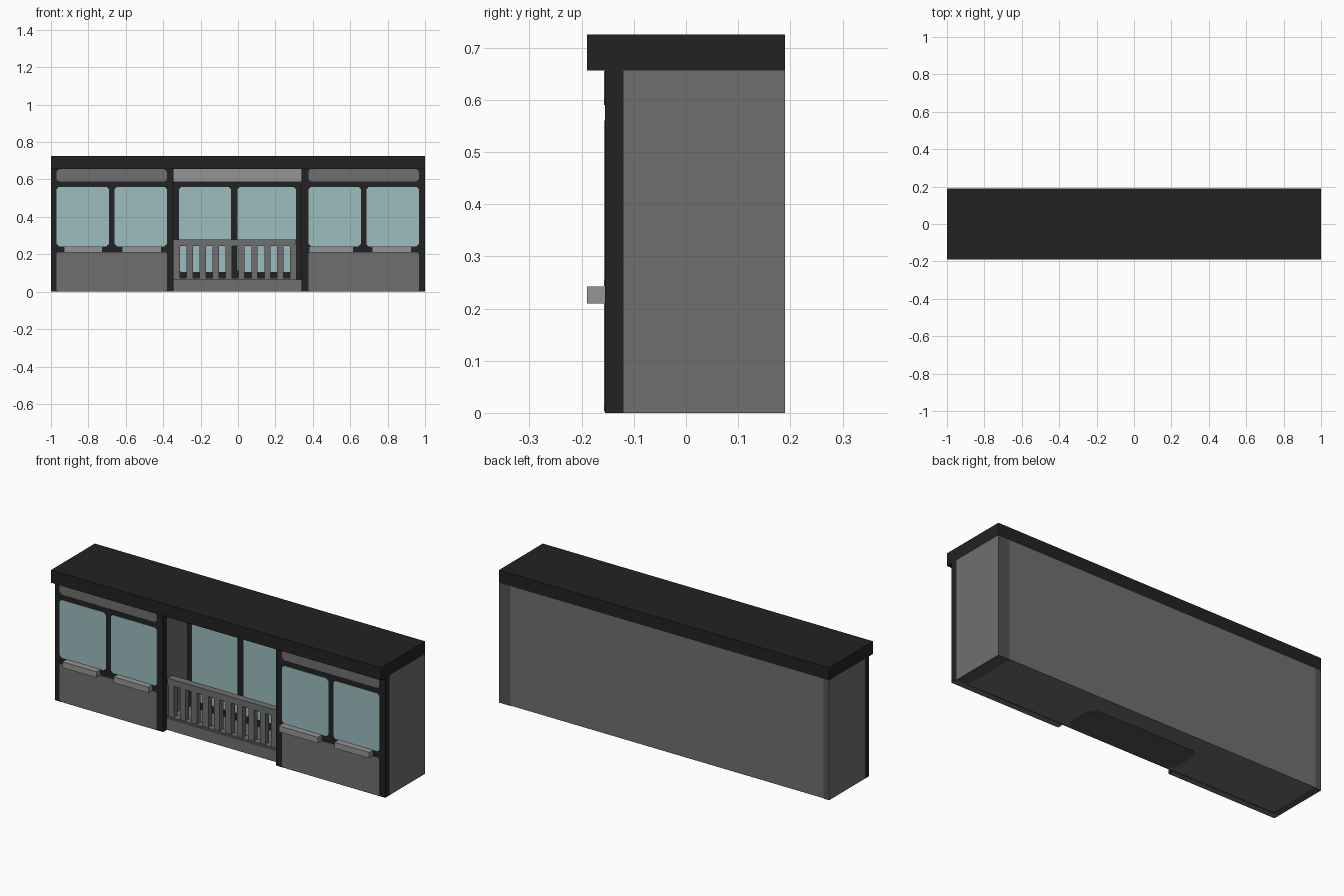
import bpy
import bmesh
from mathutils import Vector

cube = bpy.data.objects.get("Cube")
if cube:
    bpy.data.objects.remove(cube, do_unlink=True)


def material(name, rgb):
    m = bpy.data.materials.new(name)
    m.use_nodes = True
    m.diffuse_color = (*rgb, 1)
    m.node_tree.nodes["Principled BSDF"].inputs["Base Color"].default_value = (*rgb, 1)
    return m


BLACK = material("black paint", (0.016, 0.016, 0.016))
GREY = material("wall grey", (0.16, 0.16, 0.16))
DARK = material("dark grey", (0.085, 0.085, 0.085))
LIGHT = material("light grey", (0.30, 0.30, 0.30))
GLASS = material("window glass", (0.335, 0.515, 0.515))


def finish(name, bm, mats, rule=None):
    bm.normal_update()
    bmesh.ops.recalc_face_normals(bm, faces=bm.faces[:])
    if rule:
        for f in bm.faces:
            f.material_index = rule(f)
    me = bpy.data.meshes.new(name)
    bm.to_mesh(me)
    bm.free()
    for m in mats:
        me.materials.append(m)
    ob = bpy.data.objects.new(name, me)
    bpy.context.collection.objects.link(ob)
    return ob


def box(name, x, y, z, *mats, rule=None):
    """Box from (min, max) pairs."""
    bm = bmesh.new()
    bmesh.ops.create_cube(bm, size=1)
    for v in bm.verts:
        v.co = Vector([(a + b) / 2 + c * (b - a) for c, (a, b) in zip(v.co, (x, y, z))])
    return finish(name, bm, mats, rule)


def plate(name, u, v, cut, w, mat, flat=False):
    """Thin plate with clipped corners, upright (u=x, v=z, w=y) or flat (u=x, v=y, w=z)."""
    (a, b), (c, d) = u, v
    pts = [(a + cut, c), (b - cut, c), (b, c + cut), (b, d - cut),
           (b - cut, d), (a + cut, d), (a, d - cut), (a, c + cut)]
    bm = bmesh.new()
    place = (lambda p, q: (p[0], p[1], q)) if flat else (lambda p, q: (p[0], q, p[1]))
    face = bm.faces.new([bm.verts.new(place(p, w[0])) for p in pts])
    new = bmesh.ops.extrude_face_region(bm, geom=[face])["geom"]
    step = Vector((0, 0, w[1] - w[0]) if flat else (0, w[1] - w[0], 0))
    bmesh.ops.translate(bm, vec=step, verts=[e for e in new if isinstance(e, bmesh.types.BMVert)])
    return finish(name, bm, [mat])


def under(f):
    return 1 if f.normal.z < -0.5 else 0


def not_side(f):
    return 0 if abs(f.normal.x) > 0.5 else 1


FRONT, JAMB, RECESS, BACK = -0.155, -0.12, 0.06, 0.19
LOW, TOP = 0.002, 0.656
IN_L, IN_R = -0.345, 0.34          # side walls of the porch recess

# Roof slab
box("roof", (-1, 1), (-BACK, BACK), (TOP, 0.725), BLACK)

# Rooms behind the front, with darker strips at the rear corners
box("room_right", (-0.965, IN_L), (JAMB, BACK), (LOW, TOP), GREY)
box("room_left", (IN_R, 0.93), (JAMB, BACK), (LOW, TOP), GREY)
box("room_centre", (IN_L, IN_R), (RECESS, BACK), (LOW, TOP), GREY)
box("end_wall_right", (-1, -0.965), (JAMB, BACK), (0, TOP), GREY, DARK, rule=not_side)
box("end_wall_left", (0.93, 1), (JAMB, BACK), (0, TOP), GREY, DARK, rule=not_side)

# Two front bays: black frame with panels, windows and sills
bays = {
    "right": ((-1, IN_L), (-0.97, -0.38), [(-0.97, -0.69), (-0.66, -0.38)],
              [(-0.93, -0.725), (-0.62, -0.41)]),
    "left": ((IN_R, 1), (0.377, 0.967), [(0.377, 0.657), (0.687, 0.967)],
             [(0.38, 0.617), (0.717, 0.927)]),
}
for side, (frame, panel, windows, sills) in bays.items():
    skin = (FRONT - 0.002, FRONT + 0.002)
    box(f"bay_frame_{side}", frame, (FRONT, JAMB), (0, TOP), BLACK, GREY, rule=under)
    plate(f"lower_panel_{side}", panel, (0.003, 0.21), 0.008, skin, GREY)
    plate(f"header_panel_{side}", panel, (0.59, 0.655), 0.012, skin, GREY)
    for i, w in enumerate(windows):
        plate(f"window_{side}_{i + 1}", w, (0.243, 0.56), 0.012, skin, GLASS)
    for i, s in enumerate(sills):
        box(f"sill_{side}_{i + 1}", s, (-BACK, FRONT), (0.21, 0.242), LIGHT)

# Recessed porch wall
box("porch_frame", (IN_L, IN_R), (RECESS - 0.006, RECESS), (0.06, TOP), BLACK)
porch_skin = (RECESS - 0.009, RECESS - 0.005)
plate("porch_header", (IN_L, IN_R), (0.59, 0.655), 0.002, porch_skin, LIGHT)
plate("porch_window_right", (-0.315, -0.038), (0.105, 0.56), 0.012, porch_skin, GLASS)
plate("porch_window_left", (-0.003, 0.31), (0.105, 0.56), 0.012, porch_skin, GLASS)

# Porch floor and its darker underside
box("porch_floor", (IN_L, IN_R), (-0.125, RECESS), (LOW, 0.065), GREY)
plate("porch_underside", (-0.33, 0.325), (-0.122, 0.085), 0.035, (0, LOW), DARK, flat=True)

# Railing with evenly spaced balusters
box("rail_top", (IN_L, 0.31), (-0.115, -0.075), (0.245, 0.28), GREY)
box("rail_bottom", (IN_L, 0.31), (-0.115, -0.075), (0.064, 0.072), GREY)
for i in range(10):
    x = -0.327 + 0.0692 * i
    box(f"baluster_{i + 1}", (x - 0.017, x + 0.017), (-0.111, -0.079), (0.065, 0.25), GREY)
